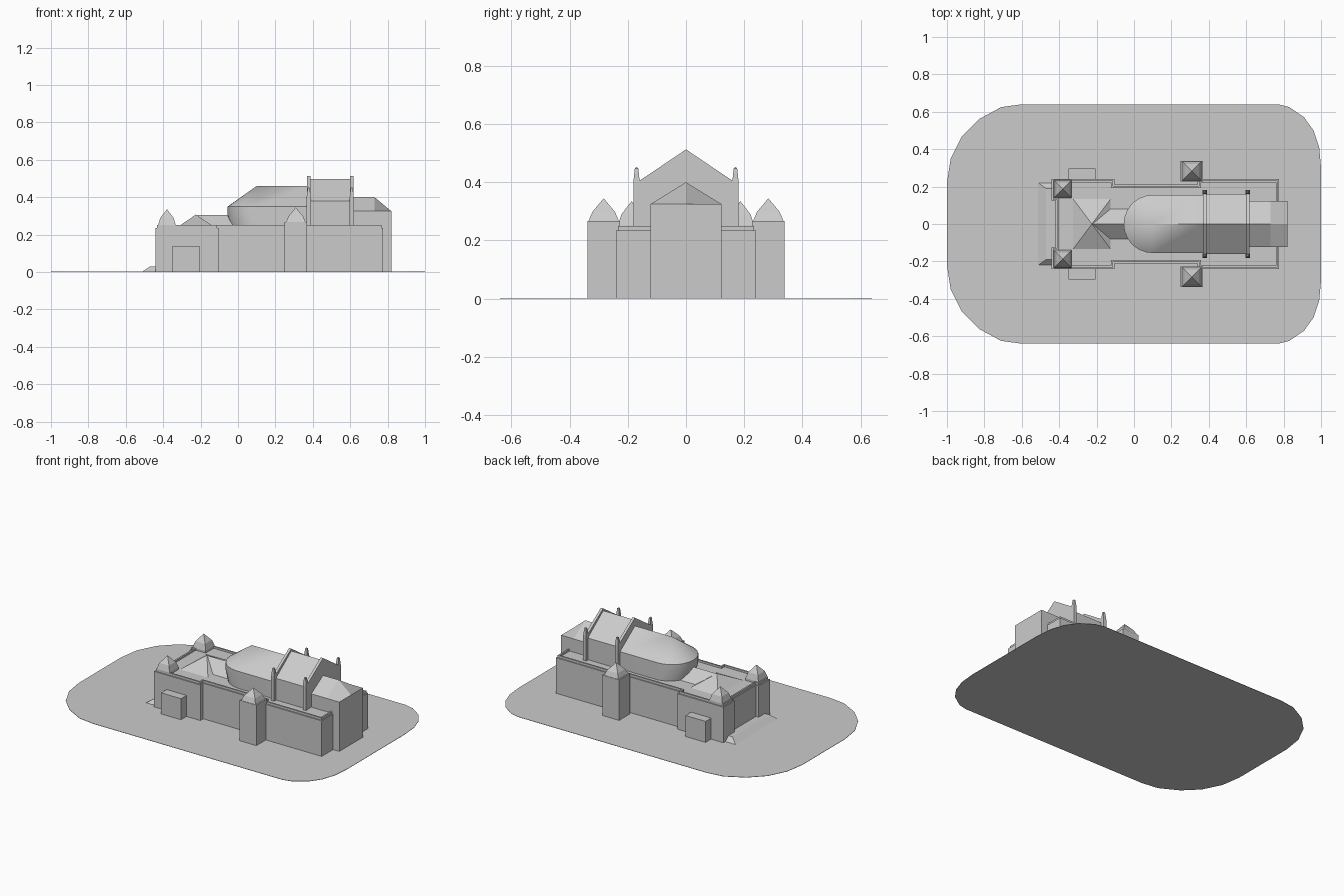
import bpy, bmesh, math

cube = bpy.data.objects.get("Cube")
if cube:
    bpy.data.objects.remove(cube, do_unlink=True)

stone = bpy.data.materials.new("grey_stone")
stone.use_nodes = True
GREY = (0.6, 0.6, 0.6, 1)
stone.diffuse_color = GREY
stone.node_tree.nodes["Principled BSDF"].inputs["Base Color"].default_value = GREY


def finish(name, bm):
    bmesh.ops.recalc_face_normals(bm, faces=bm.faces)
    mesh = bpy.data.meshes.new(name)
    bm.to_mesh(mesh)
    bm.free()
    mesh.materials.append(stone)
    obj = bpy.data.objects.new(name, mesh)
    bpy.context.collection.objects.link(obj)
    return obj


def loft_bm(rings):
    """Skin a stack of matching closed rings and cap both ends."""
    bm = bmesh.new()
    rows = [[bm.verts.new(p) for p in ring] for ring in rings]
    for a, b in zip(rows, rows[1:]):
        for i in range(len(a)):
            j = (i + 1) % len(a)
            bm.faces.new((a[i], a[j], b[j], b[i]))
    bm.faces.new(rows[0])
    bm.faces.new(rows[-1])
    bmesh.ops.remove_doubles(bm, verts=bm.verts, dist=1e-5)
    return bm


def loft(name, rings):
    return finish(name, loft_bm(rings))


def flat(points, z):
    return [(x, y, z) for x, y in points]


def rect(x0, x1, y0, y1, z):
    return flat([(x0, y0), (x1, y0), (x1, y1), (x0, y1)], z)


def box(name, x0, x1, y0, y1, z0, z1):
    return loft(name, [rect(x0, x1, y0, y1, z0), rect(x0, x1, y0, y1, z1)])


def spire(name, x, y, levels):
    """Square tapering shape from (half width, height) levels."""
    return loft(name, [rect(x - r, x + r, y - r, y + r, z) for r, z in levels])


def gable(x, half, base, eave, ridge):
    return [(x, -half, base), (x, half, base), (x, half, eave),
            (x, 0, ridge), (x, -half, eave)]


def mirrored(points):
    return points + [(x, -y) for x, y in reversed(points)]


# Ground with rounded corners
ground = mirrored([(-1, 0.22), (-0.98, 0.35), (-0.92, 0.47), (-0.83, 0.56),
                   (-0.71, 0.625), (-0.6, 0.64), (0.77, 0.64), (0.83, 0.625),
                   (0.91, 0.57), (0.96, 0.5), (0.99, 0.41), (1, 0.3)])
loft("ground", [flat(ground, 0), flat(ground, 0.002)])

# Main body with a set-back parapet around a sunken flat roof
plan = mirrored([(-0.42, 0.125), (-0.44, 0.125), (-0.44, 0.24), (-0.105, 0.24),
                 (-0.105, 0.21), (0.34, 0.21), (0.34, 0.24), (0.775, 0.24)])
bm = loft_bm([flat(plan, 0), flat(plan, 0.235)])
bm.faces.ensure_lookup_table()
roof = max(bm.faces, key=lambda f: f.calc_center_median().z)
for inset, lift in ((0.01, 0.015), (0.014, -0.012)):
    bmesh.ops.inset_region(bm, faces=[roof], thickness=inset)
    top = bmesh.ops.extrude_face_region(bm, geom=[roof])["geom"]
    old = roof
    roof = next(g for g in top if isinstance(g, bmesh.types.BMFace))
    if old.is_valid:
        bm.faces.remove(old)
    bmesh.ops.translate(bm, verts=roof.verts, vec=(0, 0, lift))
finish("main_body", bm)

# Entrance mound with sloped sides
loft("entrance_ramp", [rect(-0.515, -0.4, -0.222, 0.222, 0),
                       rect(-0.47, -0.4, -0.19, 0.19, 0.03)])

# Low pyramid roof joined to the rounded hall by a small ridge
loft("pyramid_roof", [rect(-0.33, -0.12, -0.14, 0.14, 0.235),
                      rect(-0.225, -0.225, 0, 0, 0.307)])
link = [(-0.12, 0.085, 0.235), (-0.225, 0, 0.305), (-0.12, -0.085, 0.235)]
loft("link_roof", [link, [(0, y, z) for x, y, z in link]])

# Hall with a half-round end and a roof coming to a ridge
ARC = 14
arc = [(0.1 - 0.155 * math.sin(math.pi * i / ARC),
        0.155 * math.cos(math.pi * i / ARC)) for i in range(ARC + 1)]
hall = [(0.375, 0.155)] + arc + [(0.375, -0.155)]
foot = [(x + (0.02 if x < 0.1 else 0), y) for x, y in hall]
ridge = [(max(x, 0.1), 0) for x, y in hall]
obj = loft("rounded_hall", [flat(foot, 0.225), flat(hall, 0.3),
                            flat(hall, 0.35), flat(ridge, 0.46)])
bpy.ops.object.select_all(action="DESELECT")
obj.select_set(True)
bpy.context.view_layer.objects.active = obj
bpy.ops.object.shade_smooth_by_angle(angle=math.radians(40))

# Tall stage block between two raised gable walls
loft("stage_block", [gable(x, 0.16, 0.2, 0.38, 0.498) for x in (0.38, 0.61)])
for name, x in (("inner", 0.37), ("outer", 0.6)):
    loft(name + "_gable_wall",
         [gable(x + d, 0.172, 0.2, 0.397, 0.513) for d in (0, 0.017)])

# Rear wing with a hipped end
loft("rear_wing", [gable(0.6, 0.122, 0, 0.325, 0.4),
                   gable(0.73, 0.122, 0, 0.325, 0.4),
                   gable(0.82, 0.122, 0, 0.325, 0.325)])

# Paired parts on both sides
for side, s in (("left", 1), ("right", -1)):
    ys = sorted((s * 0.227, s * 0.338))
    box(side + "_tower", 0.248, 0.37, *ys, 0, 0.267)
    spire(side + "_tower_spire", 0.309, s * 0.283,
          [(0.052, 0.267), (0.039, 0.298), (0, 0.345)])
    spire(side + "_corner_turret", -0.38, s * 0.187,
          [(0.047, 0.2), (0.047, 0.252), (0.035, 0.29), (0, 0.335)])
    box(side + "_porch", -0.35, -0.205, *sorted((s * 0.2, s * 0.297)), 0, 0.14)
    for name, x in (("inner", 0.378), ("outer", 0.608)):
        spire(side + "_" + name + "_pinnacle", x, s * 0.17,
              [(0.011, 0.2), (0.011, 0.4), (0.006, 0.448), (0, 0.453)])
